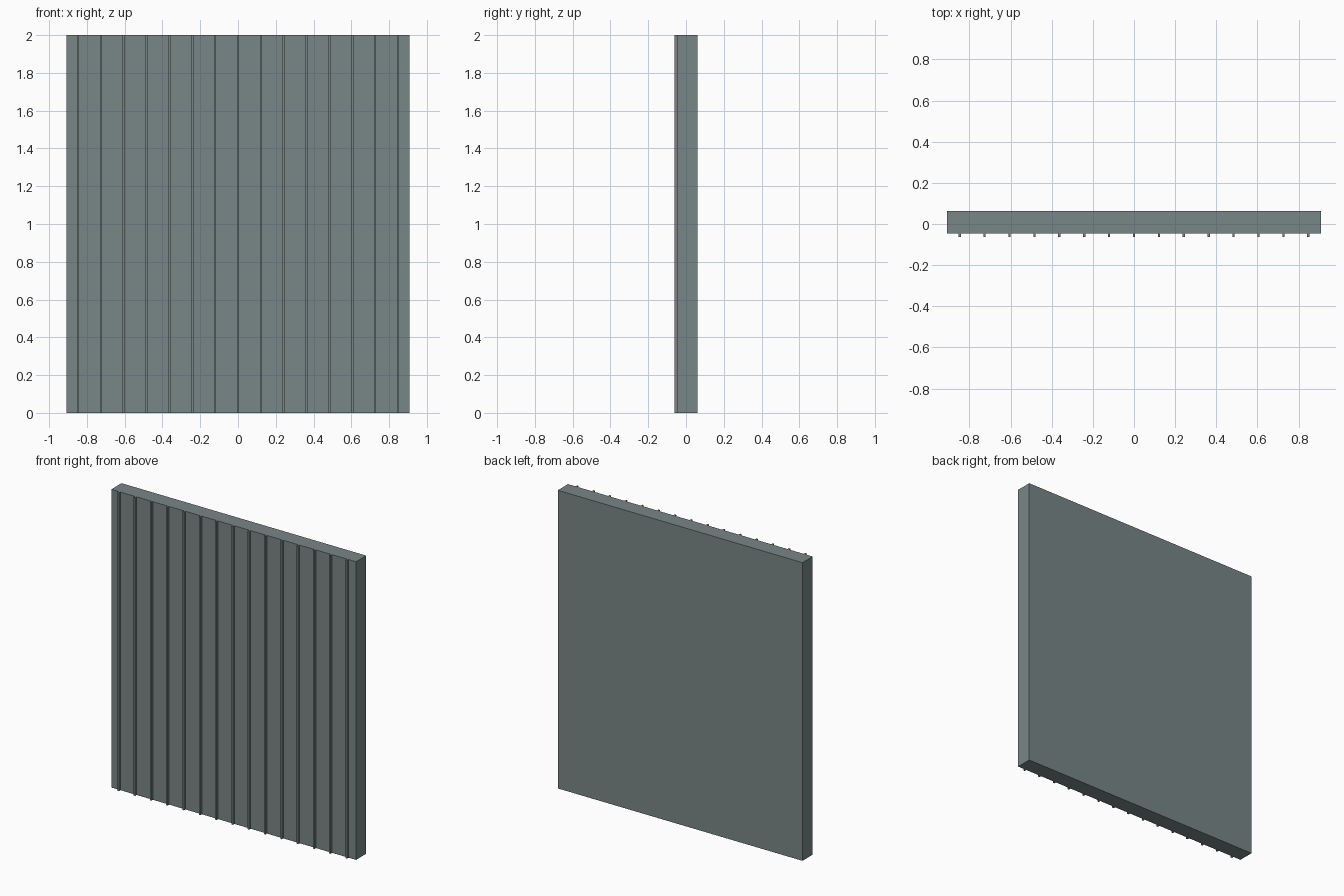
import bpy

if "Cube" in bpy.data.objects:
    bpy.data.objects.remove(bpy.data.objects["Cube"])

HALF_W, HEIGHT = 0.908, 2.0
BACK, FACE, RIB_FRONT = 0.062, -0.046, -0.062
RIB_COUNT, RIB_PITCH, RIB_W = 15, 0.121, 0.011


def material(name, color):
    mat = bpy.data.materials.new(name)
    mat.diffuse_color = (*color, 1)
    mat.use_nodes = True
    mat.node_tree.nodes["Principled BSDF"].inputs["Base Color"].default_value = mat.diffuse_color
    return mat


def box(name, mat, x0, x1, y0, y1, z0, z1):
    bpy.ops.mesh.primitive_cube_add(
        size=1, location=((x0 + x1) / 2, (y0 + y1) / 2, (z0 + z1) / 2))
    ob = bpy.context.object
    ob.name = name
    ob.scale = (x1 - x0, y1 - y0, z1 - z0)
    bpy.ops.object.transform_apply(location=False, rotation=False, scale=True)
    ob.data.materials.append(mat)
    return ob


slate = material("slate_grey", (0.19, 0.24, 0.24))

# Flat wall slab
box("wall_panel", slate, -HALF_W, HALF_W, FACE, BACK, 0, HEIGHT)

# Thin vertical ribs across the front face
first_x = -RIB_PITCH * (RIB_COUNT - 1) / 2
for i in range(RIB_COUNT):
    x = first_x + i * RIB_PITCH
    box(f"rib_{i + 1}", slate, x - RIB_W / 2, x + RIB_W / 2,
        RIB_FRONT, FACE, 0, HEIGHT)
